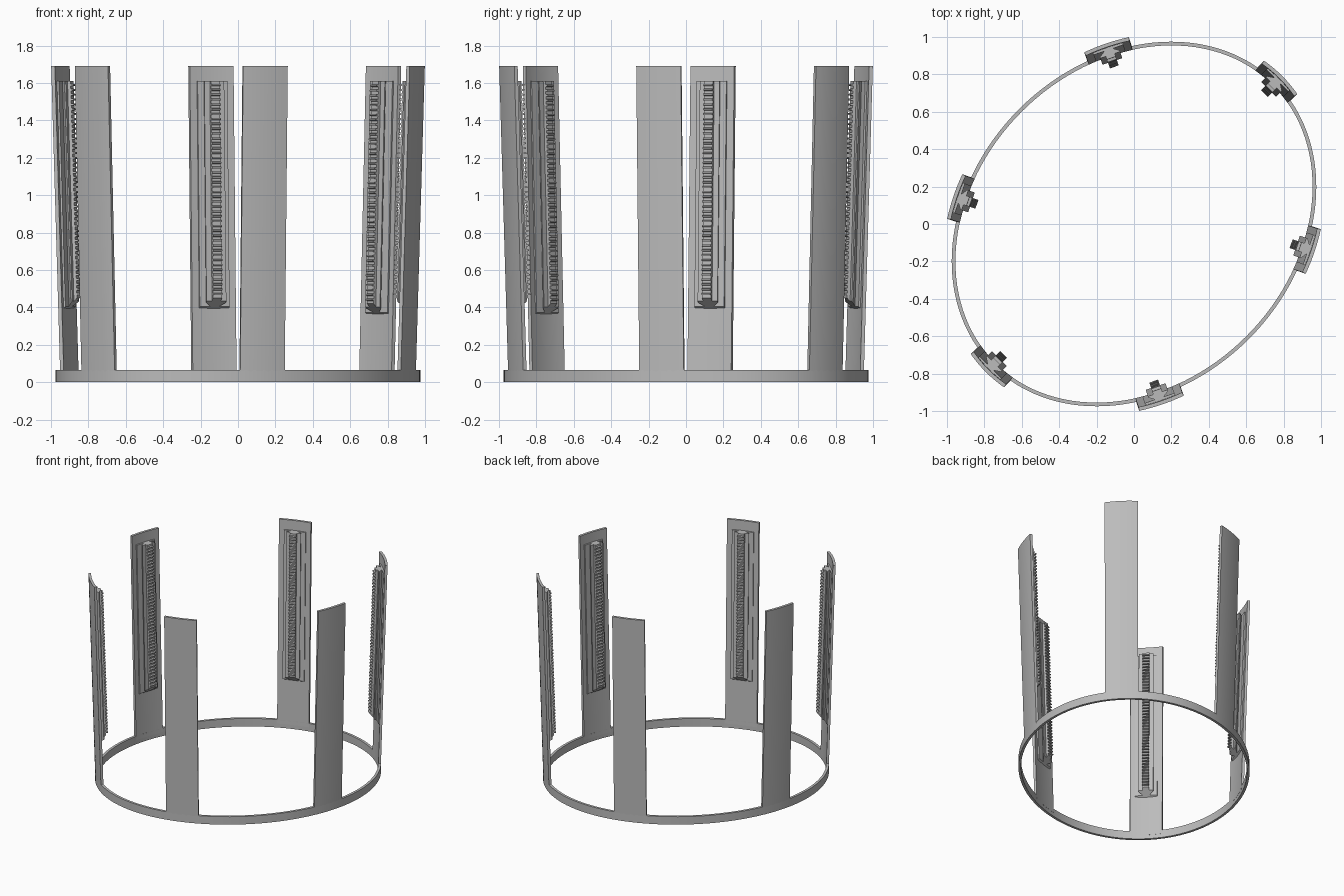
import bpy
import bmesh
from math import sin, cos, radians, pi, sqrt
from mathutils import Vector

old = bpy.data.objects.get("Cube")
if old:
    bpy.data.objects.remove(old, do_unlink=True)

# One grey for everything
grey = bpy.data.materials.new("plain_grey")
grey.use_nodes = True
COLOUR = (0.5, 0.5, 0.5, 1)
grey.diffuse_color = COLOUR
grey.node_tree.nodes["Principled BSDF"].inputs["Base Color"].default_value = COLOUR

LONG, SHORT = 1.07, 0.869      # ellipse half axes, long one on the diagonal
WALL = 0.02
RING_TOP, PANEL_TOP, RAIL_TOP = 0.065, 1.69, 1.61
PANEL_HALF = 0.126
LEAN = 0.05
DIAG = Vector((1, 1, 0)) / sqrt(2)
CROSS = Vector((1, -1, 0)) / sqrt(2)


def ellipse(t):
    """Point, outward normal and speed on the outer ellipse."""
    p = DIAG * LONG * cos(t) + CROSS * SHORT * sin(t)
    n = (DIAG * cos(t) / LONG + CROSS * sin(t) / SHORT).normalized()
    return p, n, sqrt((LONG * sin(t)) ** 2 + (SHORT * cos(t)) ** 2)


def lean(z):
    return LEAN * (z - RING_TOP) / (PANEL_TOP - RING_TOP)


def loft(bm, lower, upper):
    """Closed solid between two matching outlines."""
    a = [bm.verts.new(p) for p in lower]
    b = [bm.verts.new(p) for p in upper]
    bm.faces.new(a[::-1])
    bm.faces.new(b)
    for i in range(len(a)):
        j = (i + 1) % len(a)
        bm.faces.new((a[i], a[j], b[j], b[i]))


def finish(bm, name):
    bmesh.ops.recalc_face_normals(bm, faces=bm.faces)
    mesh = bpy.data.meshes.new(name)
    bm.to_mesh(mesh)
    bm.free()
    mesh.materials.append(grey)
    ob = bpy.data.objects.new(name, mesh)
    bpy.context.collection.objects.link(ob)
    bpy.ops.object.select_all(action="DESELECT")
    ob.select_set(True)
    bpy.context.view_layer.objects.active = ob
    bpy.ops.object.shade_smooth_by_angle(angle=radians(30))


def base_ring():
    bm = bmesh.new()
    count = 128
    loops = []
    for i in range(count):
        p, n, _ = ellipse(2 * pi * i / count)
        q = p - n * WALL
        up = Vector((0, 0, RING_TOP))
        loops.append([bm.verts.new(v) for v in (p, p + up, q + up, q)])
    for i in range(count):
        a, b = loops[i], loops[(i + 1) % count]
        for k in range(4):
            m = (k + 1) % 4
            bm.faces.new((a[k], b[k], b[m], a[m]))
    finish(bm, "base_ring")


def panel(t, name):
    # Curved strip that follows the ring and leans outward
    bm = bmesh.new()
    _, normal, speed = ellipse(t)
    steps = 8
    outer, inner = [], []
    for i in range(steps + 1):
        p, n, _ = ellipse(t + PANEL_HALF * (2 * i / steps - 1) / speed)
        outer.append(p)
        inner.append(p - n * WALL)
    outline = outer + inner[::-1]

    def at(z):
        return [p + normal * lean(z) + Vector((0, 0, z)) for p in outline]

    loft(bm, at(RING_TOP / 2), at(PANEL_TOP))
    finish(bm, name)


def rail(t, foot, name):
    # Back plate, dovetail and toothed rack, with a sloped lower end
    bm = bmesh.new()
    p, normal, _ = ellipse(t)
    side = Vector((-normal.y, normal.x, 0))
    origin = p - normal * WALL

    def place(s, d, z):
        return origin + side * s + normal * (lean(z) - d) + Vector((0, 0, z))

    half = [(0.084, -0.008), (0.084, 0.014), (0.024, 0.014), (0.056, 0.036),
            (0.056, 0.043), (0.025, 0.043), (0.025, 0.06)]
    profile = half + [(-s, d) for s, d in reversed(half)]
    loft(bm, [place(s, d, foot + max(d, 0)) for s, d in profile],
         [place(s, d, RAIL_TOP) for s, d in profile])

    # Rack teeth
    pitch, root, tip = 0.026, 0.055, 0.075
    z = foot + tip
    while z + pitch / 2 < RAIL_TOP:
        tooth = [(root, z), (tip, z + pitch * 0.1),
                 (tip, z + pitch * 0.4), (root, z + pitch * 0.5)]
        loft(bm, [place(-0.025, d, h) for d, h in tooth],
             [place(0.025, d, h) for d, h in tooth])
        z += pitch
    finish(bm, name)


base_ring()
SKEW = 58.7
stations = {"back_left": 0, "left": SKEW, "front": 180 - SKEW,
            "front_right": 180, "right": 180 + SKEW, "back": -SKEW}
for label, angle in stations.items():
    angle_rad = radians(angle)
    panel(angle_rad, label + "_panel")
    rail(angle_rad, 0.36 if angle % 180 == 0 else 0.39, label + "_rail")
